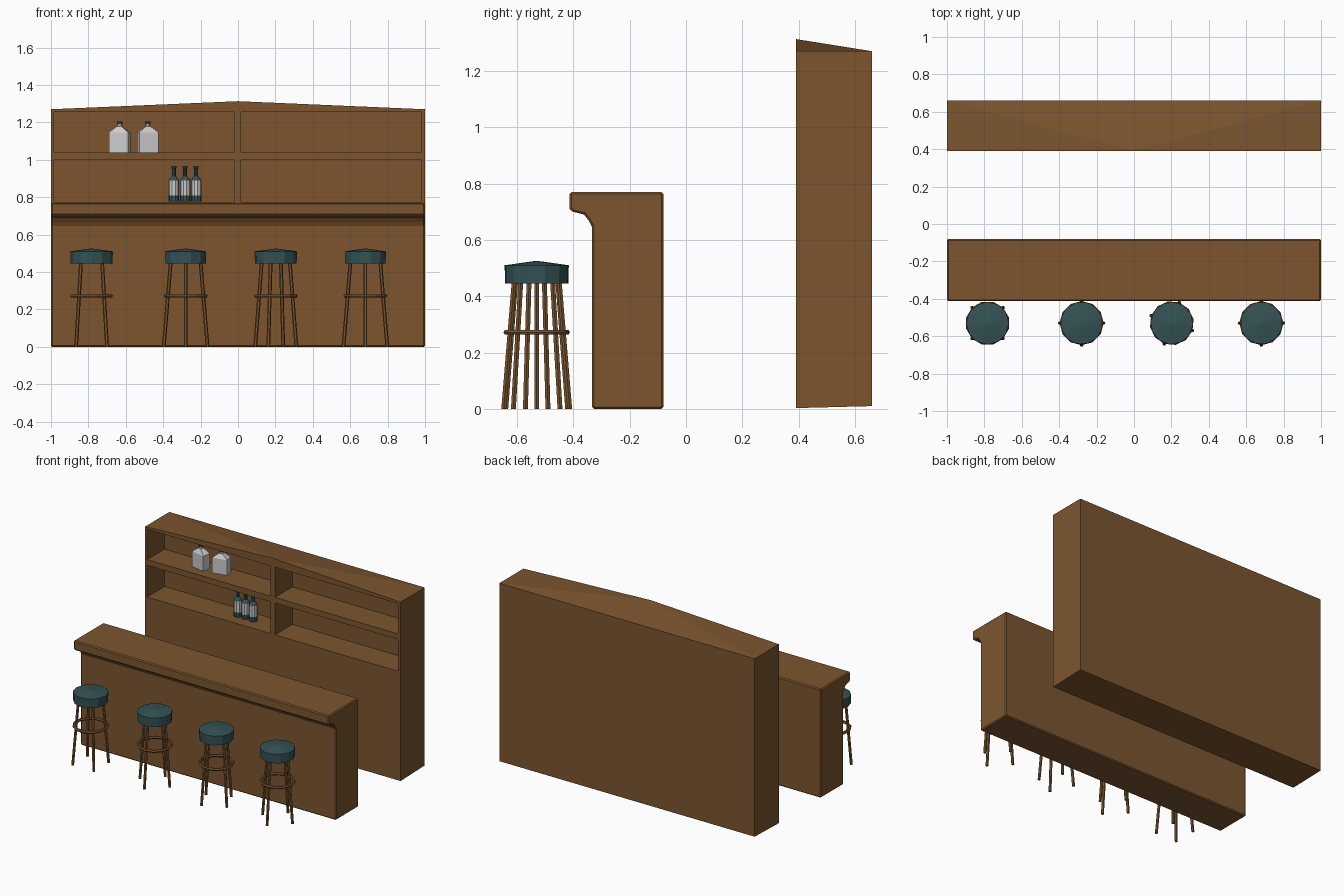
import bpy, bmesh, math
from mathutils import Matrix, Vector

if "Cube" in bpy.data.objects:
    bpy.data.objects.remove(bpy.data.objects["Cube"])


def material(name, rgb):
    m = bpy.data.materials.new(name)
    m.diffuse_color = (*rgb, 1)
    m.use_nodes = True
    m.node_tree.nodes["Principled BSDF"].inputs["Base Color"].default_value = m.diffuse_color
    return m


WOOD = material("brown wood", (0.20, 0.091, 0.028))
TEAL = material("dark teal", (0.035, 0.085, 0.09))
GREY = material("light grey", (0.60, 0.60, 0.60))


def add(name, bm, *mats):
    bmesh.ops.recalc_face_normals(bm, faces=bm.faces)
    me = bpy.data.meshes.new(name)
    bm.to_mesh(me)
    bm.free()
    for m in mats:
        me.materials.append(m)
    ob = bpy.data.objects.new(name, me)
    bpy.context.collection.objects.link(ob)
    return ob


def apply(ob, mod):
    bpy.context.view_layer.objects.active = ob
    bpy.ops.object.modifier_apply(modifier=mod.name)


def box(bm, lo, hi):
    lo, hi = Vector(lo), Vector(hi)
    mat = Matrix.Translation((lo + hi) / 2) @ Matrix.Diagonal((*(hi - lo), 1))
    bmesh.ops.create_cube(bm, size=1, matrix=mat)


def lathe(bm, profile, n, x, y, turn=0.0):
    """Stack of (radius, z) rings; a zero radius makes an apex."""
    rings = []
    for r, z in profile:
        if r == 0:
            rings.append([bm.verts.new((x, y, z))] * n)
        else:
            a = [turn + 2 * math.pi * i / n for i in range(n)]
            rings.append([bm.verts.new((x + r * math.cos(t), y + r * math.sin(t), z)) for t in a])
    for lo, hi in zip(rings, rings[1:]):
        for i in range(n):
            j = (i + 1) % n
            bm.faces.new(dict.fromkeys((lo[i], lo[j], hi[j], hi[i])))
    for r in (rings[0], rings[-1]):
        if r[0] is not r[1]:
            bm.faces.new(r)


# Bar counter: side profile run along x, with softened edges
profile = [(-0.08, 0), (-0.08, 0.77), (-0.413, 0.77), (-0.413, 0.71), (-0.402, 0.7),
           (-0.362, 0.69), (-0.345, 0.668), (-0.333, 0.645), (-0.333, 0)]
bm = bmesh.new()
face = bm.faces.new([bm.verts.new((-1, y, z)) for y, z in profile])
out = bmesh.ops.extrude_face_region(bm, geom=[face])
bmesh.ops.translate(bm, vec=(2, 0, 0), verts=[v for v in out["geom"] if isinstance(v, bmesh.types.BMVert)])
counter = add("bar_counter", bm, WOOD)
bev = counter.modifiers.new("bevel", "BEVEL")
bev.width, bev.segments, bev.angle_limit = 0.007, 1, math.radians(60)
apply(counter, bev)

# Back cabinet: block with a peaked front top edge
bm = bmesh.new()
bottom = [bm.verts.new(p) for p in ((-1, 0.39, 0.003), (1, 0.39, 0.003), (1, 0.66, 0.01), (-1, 0.66, 0.01))]
fl, fr, br, bl = [bm.verts.new(p) for p in ((-1, 0.39, 1.27), (1, 0.39, 1.27), (1, 0.66, 1.27), (-1, 0.66, 1.27))]
peak = bm.verts.new((0, 0.39, 1.313))
a, b, c, d = bottom
for f in (bottom, (a, b, fr, peak, fl), (b, c, br, fr), (c, d, bl, br), (d, a, fl, bl),
          (fl, peak, bl), (peak, fr, br), (peak, br, bl)):
    bm.faces.new(f)
cabinet = add("back_cabinet", bm, WOOD)

# Four shelf niches cut into the cabinet
bm = bmesh.new()
for x0, x1 in ((-0.984, -0.018), (0.016, 0.982)):
    for z0, z1 in ((0.775, 1.0), (1.04, 1.254)):
        box(bm, (x0, 0.3, z0), (x1, 0.585, z1))
cutter = add("niche_cutter", bm, WOOD)
cutter.hide_render = True
cut = cabinet.modifiers.new("niches", "BOOLEAN")
cut.operation, cut.solver, cut.object = "DIFFERENCE", "EXACT", cutter
apply(cabinet, cut)
bpy.data.objects.remove(cutter)

# Square decanters on the upper shelf
for i, (x, y, turn) in enumerate(((-0.633, 0.49, -12), (-0.483, 0.505, 12))):
    bm = bmesh.new()
    w, h = 0.052, 0.03
    rings = [[bm.verts.new((sx * rx, sy * ry, z)) for sx, sy in ((-1, -1), (1, -1), (1, 1), (-1, 1))]
             for rx, ry, z in ((w, h, 1.04), (w, h, 1.147), (0.013, 0.013, 1.178))]
    for lo, hi in zip(rings, rings[1:]):
        for k in range(4):
            bm.faces.new((lo[k], lo[k - 3], hi[k - 3], hi[k]))
    bm.faces.new(rings[0])
    bm.faces.new(rings[-1])
    lathe(bm, [(0.012, 1.17), (0.012, 1.193)], 8, 0, 0)
    ob = add(f"decanter_{i + 1}", bm, GREY)
    bm = bmesh.new()
    lathe(bm, [(0.015, 1.19), (0.015, 1.204)], 8, 0, 0)
    cap = add(f"decanter_cap_{i + 1}", bm, TEAL)
    for o in (ob, cap):
        o.location = (x, y, 0)
        o.rotation_euler.z = math.radians(turn)

# Dark bottles with a front label on the lower shelf
for i, x in enumerate((-0.343, -0.283, -0.224)):
    bm = bmesh.new()
    lathe(bm, [(0.028, 0.776), (0.028, 0.81), (0.028, 0.888), (0.024, 0.897), (0.011, 0.912),
               (0.011, 0.953), (0.013, 0.955), (0.013, 0.966)], 10, x, 0.49)
    ob = add(f"bottle_{i + 1}", bm, TEAL, GREY)
    for p in ob.data.polygons:
        if 0.82 < p.center.z < 0.87 and p.normal.y < -0.2:
            p.material_index = 1

# Bar stools: domed seat, four splayed legs, footrest ring
for i, (x, turn) in enumerate(((-0.783, 45), (-0.28, 0), (0.202, -20), (0.681, 0))):
    y, t0 = -0.53, math.radians(turn)
    bm = bmesh.new()
    lathe(bm, [(0.112, 0.445), (0.114, 0.51), (0, 0.526)], 12, x, y, t0 + math.radians(15))
    add(f"stool_seat_{i + 1}", bm, TEAL)
    bm = bmesh.new()
    for k in range(4):
        t = t0 + k * math.pi / 2
        u = Vector((math.cos(t), math.sin(t), 0))
        lathe_bm = bmesh.new()
        lathe(lathe_bm, [(0.01, 0), (0.01, 0.45)], 6, x, y)
        for v in lathe_bm.verts:  # splay the leg outward towards the floor
            v.co += u * (0.117 - 0.037 * v.co.z / 0.45)
        tmp = bpy.data.meshes.new("leg")
        lathe_bm.to_mesh(tmp)
        lathe_bm.free()
        bm.from_mesh(tmp)
        bpy.data.meshes.remove(tmp)
    add(f"stool_legs_{i + 1}", bm, WOOD)
    bpy.ops.mesh.primitive_torus_add(location=(x, y, 0.272), rotation=(0, 0, t0), major_radius=0.108,
                                     minor_radius=0.01, major_segments=12, minor_segments=6)
    ring = bpy.context.object
    ring.name = f"stool_footrest_{i + 1}"
    ring.data.materials.append(WOOD)
